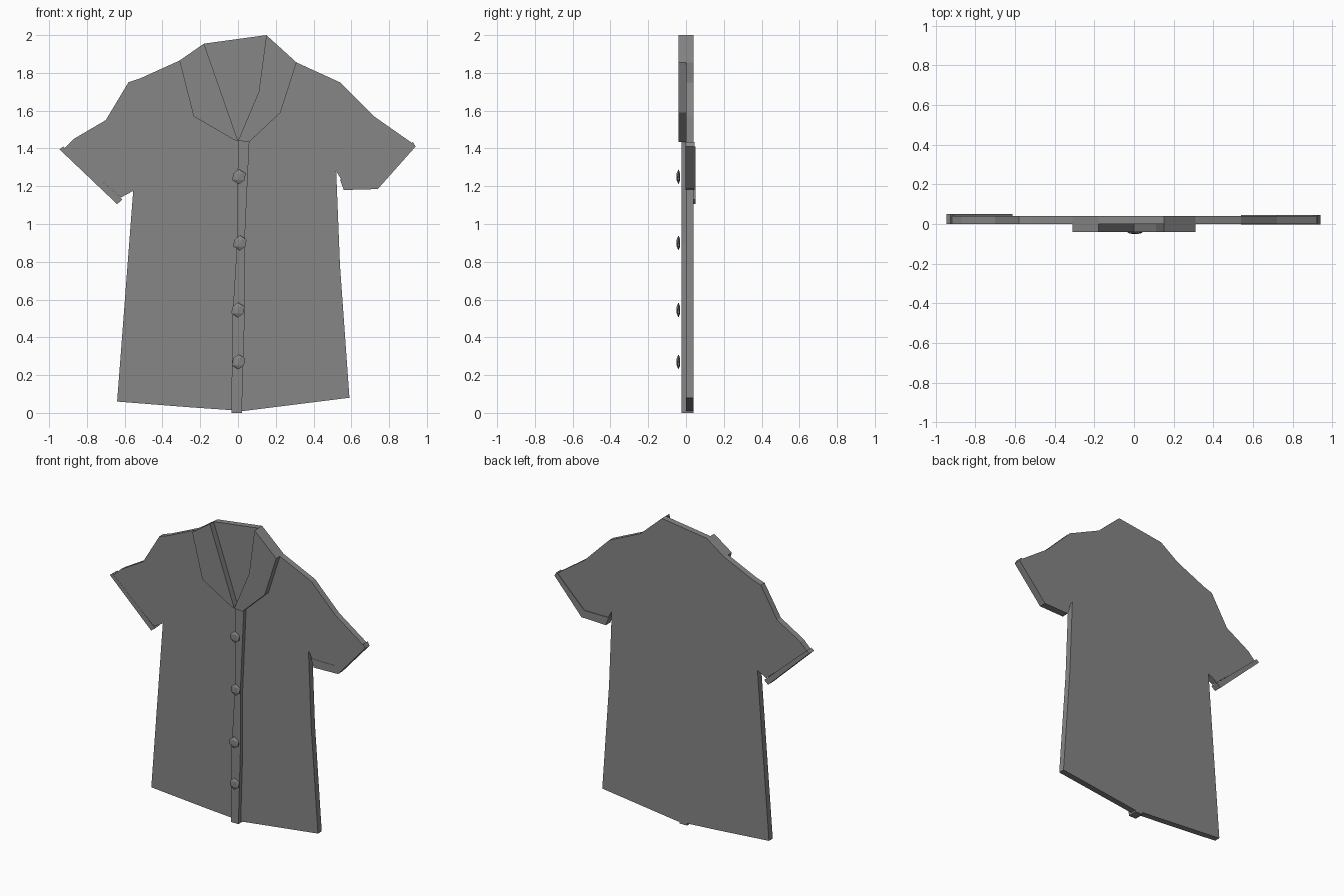
import bpy
import bmesh
from mathutils import Matrix

default_cube = bpy.data.objects.get("Cube")
if default_cube:
    bpy.data.objects.remove(default_cube, do_unlink=True)

# One plain grey cloth colour
cloth = bpy.data.materials.new("grey_cloth")
cloth.use_nodes = True
grey = (0.24, 0.24, 0.24, 1)
cloth.diffuse_color = grey
cloth.node_tree.nodes["Principled BSDF"].inputs["Base Color"].default_value = grey


def finish(bm, name):
    """Turn a bmesh into a named, flat-shaded object."""
    bmesh.ops.recalc_face_normals(bm, faces=bm.faces)
    mesh = bpy.data.meshes.new(name)
    bm.to_mesh(mesh)
    bm.free()
    mesh.materials.append(cloth)
    obj = bpy.data.objects.new(name, mesh)
    bpy.context.collection.objects.link(obj)
    return obj


def panel(name, outline, front, back):
    """Cut a cloth panel from an x-z outline and thicken it along y."""
    bm = bmesh.new()
    face = bm.faces.new([bm.verts.new((x, front, z)) for x, z in outline])
    extruded = bmesh.ops.extrude_face_region(bm, geom=[face], use_keep_orig=True)
    moved = [v for v in extruded["geom"] if isinstance(v, bmesh.types.BMVert)]
    bmesh.ops.translate(bm, verts=moved, vec=(0, back - front, 0))
    return finish(bm, name)


def button(name, x, z):
    """Faceted lentil-shaped button."""
    bm = bmesh.new()
    shape = Matrix.Translation((x, -0.04, z)) @ Matrix.Diagonal((0.04, 0.011, 0.04, 1))
    bmesh.ops.create_icosphere(bm, subdivisions=1, radius=1, matrix=shape)
    return finish(bm, name)


# Main body with both sleeves, counter-clockwise from the hem
panel("shirt_body", [
    (-0.64, 0.06), (-0.26, 0.03), (0.03, 0.01), (0.59, 0.08), (0.54, 0.78),
    (0.52, 1.28), (0.55, 1.23), (0.72, 1.23), (0.92, 1.43), (0.72, 1.57),
    (0.54, 1.75), (0.31, 1.855), (0.15, 2), (-0.18, 1.955), (-0.31, 1.865),
    (-0.52, 1.77), (-0.58, 1.75), (-0.7, 1.55), (-0.87, 1.45), (-0.92, 1.4),
    (-0.62, 1.14), (-0.555, 1.175)], 0, 0.04)

# Sleeve cuffs
panel("left_cuff", [
    (0.54, 1.235), (0.56, 1.18), (0.74, 1.185), (0.94, 1.41),
    (0.925, 1.435), (0.72, 1.235)], -0.002, 0.045)
panel("right_cuff", [
    (-0.945, 1.395), (-0.64, 1.105), (-0.612, 1.13), (-0.925, 1.41)], -0.001, 0.05)

# Collar flaps
panel("left_collar", [
    (0.15, 2), (0.31, 1.855), (0.225, 1.59), (0.06, 1.435),
    (0, 1.44), (0.11, 1.7)], -0.04, 0)
panel("right_collar", [
    (-0.18, 1.955), (-0.31, 1.865), (-0.235, 1.57), (-0.02, 1.445),
    (0, 1.44)], -0.04, 0)

# Button band down the front
panel("button_band", [
    (0, 1.44), (0.06, 1.435), (0.035, 0.9), (0.035, 0.5), (0.02, 0),
    (-0.035, 0), (-0.03, 0.5), (-0.005, 0.9)], -0.025, 0.04)

# Buttons from neck to hem
for number, (x, z) in enumerate([(0.005, 1.25), (0.01, 0.9), (0, 0.545), (0.003, 0.27)]):
    button(f"button_{number + 1}", x, z)
